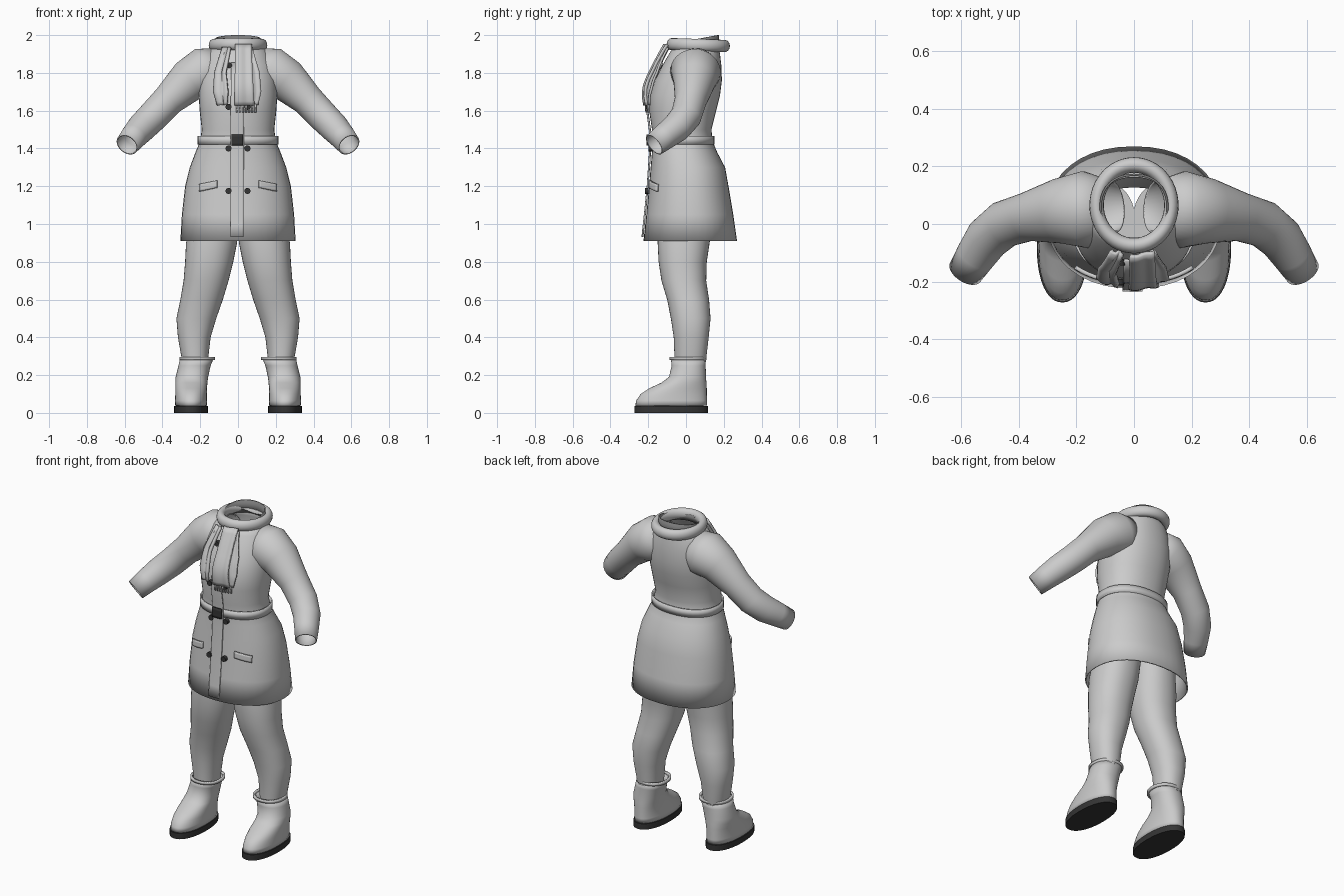
import bpy, bmesh, math
from mathutils import Vector

cube = bpy.data.objects.get("Cube")
if cube:
    bpy.data.objects.remove(cube, do_unlink=True)


def material(name, value):
    m = bpy.data.materials.new(name)
    m.use_nodes = True
    colour = (value, value, value, 1)
    m.diffuse_color = colour
    m.node_tree.nodes["Principled BSDF"].inputs["Base Color"].default_value = colour
    return m


CLOTH = material("light grey cloth", 0.6)
DARK = material("near black", 0.035)
LINING = material("dark grey lining", 0.2)
SEGMENTS = 40
POWER = 2.2  # roundness of the cross-sections


def finish(name, verts, faces, mat, thickness=0, offset=-1, recalc=True):
    mesh = bpy.data.meshes.new(name)
    mesh.from_pydata(verts, [], faces)
    if recalc:
        bm = bmesh.new()
        bm.from_mesh(mesh)
        bmesh.ops.recalc_face_normals(bm, faces=bm.faces)
        bm.to_mesh(mesh)
        bm.free()
    mesh.materials.append(mat)
    obj = bpy.data.objects.new(name, mesh)
    bpy.context.collection.objects.link(obj)
    if thickness:
        mod = obj.modifiers.new("thickness", "SOLIDIFY")
        mod.thickness, mod.offset = thickness, offset
    smooth(obj)
    return obj


def smooth(obj):
    bpy.ops.object.select_all(action="DESELECT")
    obj.select_set(True)
    bpy.context.view_layer.objects.active = obj
    bpy.ops.object.shade_smooth_by_angle(angle=math.radians(45))


def loft(name, rings, mat, thickness=0, caps=False):
    n = len(rings[0])
    verts = [p for ring in rings for p in ring]
    faces = [(i * n + j, i * n + (j + 1) % n, (i + 1) * n + (j + 1) % n, (i + 1) * n + j)
             for i in range(len(rings) - 1) for j in range(n)]
    if caps:
        faces += [tuple(range(n)), tuple(range(len(verts) - n, len(verts)))]
    return finish(name, verts, faces, mat, thickness)


def oval(z, y0, y1, x0, x1, side=1, tilt=0):
    """Rounded horizontal ring filling the given bounds."""
    ring = []
    for k in range(SEGMENTS):
        a = math.tau * k / SEGMENTS
        c, s = math.cos(a), math.sin(a)
        c = math.copysign(abs(c) ** (2 / POWER), c)
        s = math.copysign(abs(s) ** (2 / POWER), s)
        ring.append((side * ((x0 + x1) + (x1 - x0) * c) / 2,
                     ((y0 + y1) + (y1 - y0) * s) / 2, z + tilt * s))
    return ring


# Coat body: height, front, back, half width
BODY = [(.91, -.225, .27, .305), (1.05, -.21, .25, .297), (1.2, -.195, .225, .28),
        (1.3, -.187, .207, .255), (1.38, -.18, .165, .225), (1.44, -.178, .14, .2),
        (1.5, -.18, .135, .192), (1.6, -.195, .16, .203), (1.68, -.19, .18, .208),
        (1.76, -.165, .19, .205), (1.84, -.125, .187, .19), (1.9, -.09, .18, .165),
        (1.95, -.06, .17, .125)]


def front_y(x, z):
    """Front surface of the coat at x and z."""
    z = min(max(z, BODY[0][0]), BODY[-1][0])
    for a, b in zip(BODY, BODY[1:]):
        if z <= b[0]:
            t = (z - a[0]) / (b[0] - a[0])
            f, k, w = [p + (q - p) * t for p, q in zip(a[1:], b[1:])]
            depth = max(0, 1 - abs(x / w) ** POWER) ** (1 / POWER)
            return (f + k) / 2 - (k - f) / 2 * depth


def patch(name, rows, mat, thickness, skew=0, fold=0, cols=8, steps=4):
    """Strip laid over the coat front; rows are height, left x, right x, lift."""
    fine = [[p + (q - p) * s / steps for p, q in zip(a, b)]
            for a, b in zip(rows, rows[1:]) for s in range(steps)] + [rows[-1]]
    verts = []
    for z, x0, x1, lift in fine:
        for c in range(cols + 1):
            x = x0 + (x1 - x0) * c / cols
            zz = z + skew * (x - (x0 + x1) / 2)
            wave = fold * math.sin(c / cols * math.tau * 1.25)
            verts.append((x, front_y(x, zz) - lift - wave, zz))
    w = cols + 1
    faces = [(r * w + c, r * w + c + 1, (r + 1) * w + c + 1, (r + 1) * w + c)
             for r in range(len(fine) - 1) for c in range(cols)]
    return finish(name, verts, faces, mat, thickness, 1, False)


loft("coat_body", [oval(z, f, b, -w, w) for z, f, b, w in BODY], CLOTH, .008)
loft("belt", [oval(z, -.186, .15, -.214, .214) for z in (1.42, 1.467)], CLOTH, .008)
patch("front_placket", [(.93, -.04, .03, .004), (1.2, -.04, .03, .004),
                        (1.5, -.04, .03, .008), (1.85, -.035, .025, .004)], CLOTH, .009)
patch("belt_buckle", [(1.415, -.033, .027, .018), (1.475, -.033, .027, .018)], DARK, .012)

# Buttons in pairs, with a single one at the chest
for i, (x, z) in enumerate([(s * .05, z) for z in (1.175, 1.4, 1.62) for s in (-1, 1)]
                           + [(-.048, 1.84)]):
    bpy.ops.mesh.primitive_cylinder_add(vertices=16, radius=.016, depth=.02,
                                        location=(x, front_y(x, z) - .012, z),
                                        rotation=(math.pi / 2, 0, 0))
    button = bpy.context.object
    button.name = f"button_{i + 1}"
    button.data.materials.append(DARK)
    smooth(button)

# Scarf: neck roll, hanging tails, knot and fringe
bpy.ops.mesh.primitive_torus_add(major_radius=.13, minor_radius=.025, major_segments=48,
                                 minor_segments=16, location=(0, .065, 1.947),
                                 rotation=(math.radians(-2), 0, 0))
roll = bpy.context.object
roll.name = "scarf_neck_roll"
roll.scale = (1, 1.08, 1.3)
roll.data.materials.append(CLOTH)
smooth(roll)
patch("scarf_right_tail", [(1.63, -.1, -.055, .012), (1.7, -.122, -.05, .022),
                           (1.8, -.115, -.06, .025), (1.93, -.075, -.035, .03)],
      CLOTH, .015, fold=.006)
patch("scarf_left_tail_under", [(1.63, .05, .105, .012), (1.7, .05, .12, .02),
                                (1.8, .05, .112, .022), (1.93, .04, .075, .03)],
      CLOTH, .012, fold=.004)
patch("scarf_left_tail", [(1.63, -.015, .085, .014), (1.72, -.015, .08, .034),
                          (1.82, -.012, .075, .034), (1.945, -.012, .07, .04)],
      CLOTH, .016, fold=.004)
for i in range(7):
    x = -.01 + i * .016
    patch(f"scarf_fringe_{i + 1}", [(1.59, x, x + .008, .014), (1.635, x, x + .008, .016)],
          CLOTH, .008, cols=1, steps=1)

# Standing neckband, higher at the back
loft("neckband", [oval(z, -.055, .175, -.12, .12, tilt=t)
                  for z, t in ((1.92, 0), (1.98, .02))], LINING, .008)

LEG = [(.27, -.06, .105, .16, .295), (.4, -.065, .12, .145, .318), (.5, -.08, .13, .115, .326),
       (.6, -.1, .122, .08, .305), (.7, -.13, .107, .05, .288), (.8, -.145, .11, .025, .28),
       (.9, -.15, .125, .005, .275), (1.1, -.14, .15, -.005, .24)]
BOOT = [(.038, -.268, .112, .163, .334), (.065, -.264, .112, .165, .333),
        (.1, -.24, .11, .165, .332), (.13, -.195, .11, .164, .332),
        (.16, -.13, .108, .162, .332), (.19, -.09, .106, .158, .33),
        (.25, -.076, .104, .145, .315), (.285, -.08, .105, .13, .308)]
# Sleeve centre line and radius
SLEEVE = [((.07, .06, 1.85), .09), ((.17, .05, 1.805), .134), ((.26, .045, 1.76), .113),
          ((.37, .025, 1.655), .085), ((.45, 0, 1.57), .082), ((.51, -.05, 1.51), .078),
          ((.55, -.11, 1.465), .07), ((.587, -.168, 1.42), .062)]


def sleeve_rings(side):
    pts = [Vector((side * p[0], p[1], p[2])) for p, r in SLEEVE]
    rings = []
    for i, (p, r) in enumerate(zip(pts, [r for _, r in SLEEVE])):
        t = (pts[min(i + 1, len(pts) - 1)] - pts[max(i - 1, 0)]).normalized()
        u = t.cross(Vector((-side * .5, -1, 0))).normalized()
        v = t.cross(u)
        rings.append([p + r * (u * math.cos(a) + v * math.sin(a))
                      for a in (math.tau * k / SEGMENTS for k in range(SEGMENTS))])
    return rings


for label, side in (("left", 1), ("right", -1)):
    loft(label + "_sleeve", sleeve_rings(side), CLOTH, .007)
    loft(label + "_legging", [oval(*r, side) for r in LEG], CLOTH, caps=True)
    loft(label + "_boot", [oval(*r, side) for r in BOOT], CLOTH, .01)
    loft(label + "_boot_rim", [oval(z, -.088, .108, .122, .31, side) for z in (.28, .297)],
         CLOTH, .012)
    loft(label + "_boot_sole", [oval(z, -.273, .117, .16, .338, side) for z in (0, .036)],
         DARK, caps=True)
    # Welt pocket, inner end raised
    a, b = sorted((side * .108, side * .2))
    patch(label + "_pocket", [(1.182, a, b, .002), (1.22, a, b, .004)], CLOTH, .014,
          skew=-side * .22)
